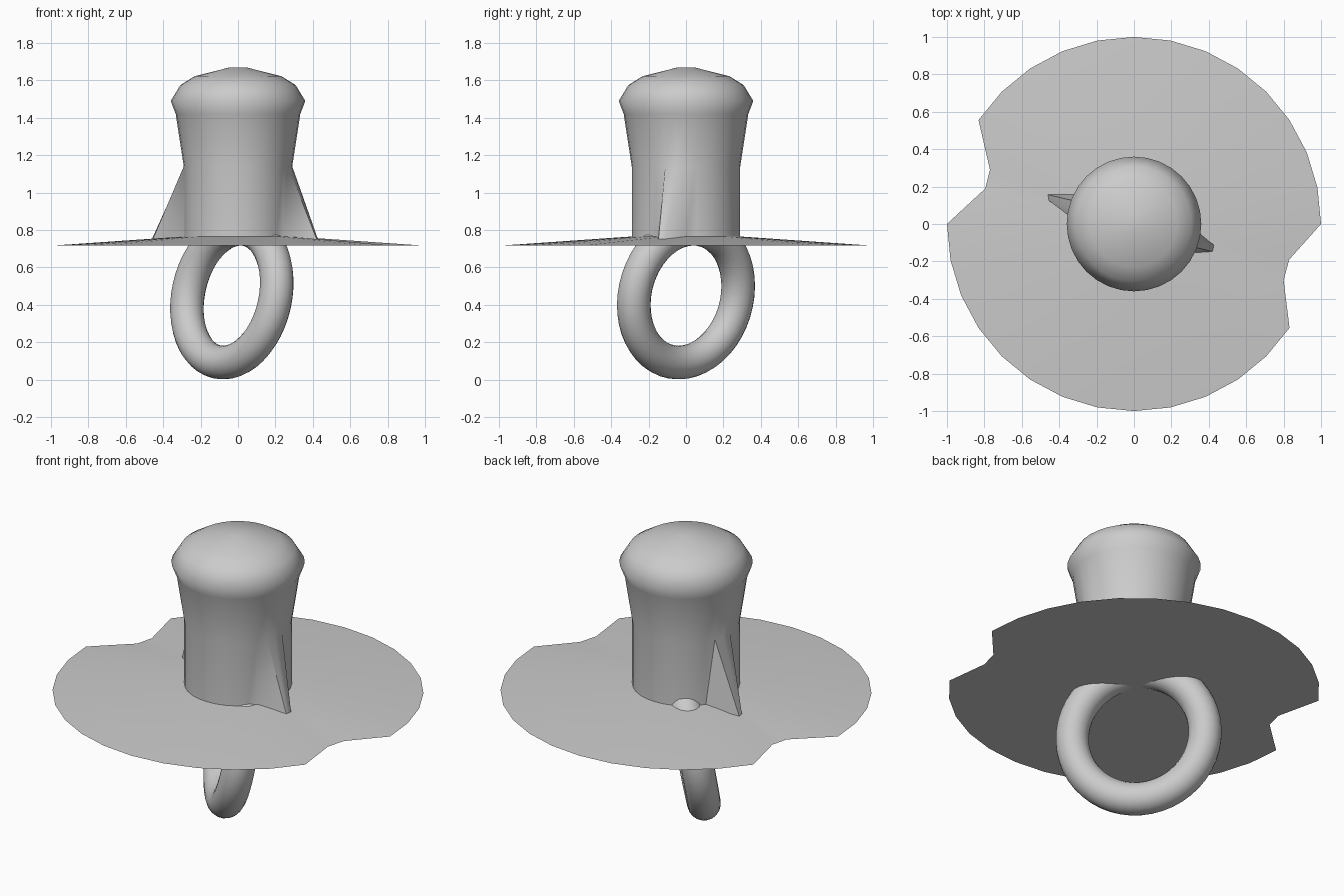
import bpy, math
from mathutils import Vector

if "Cube" in bpy.data.objects:
    bpy.data.objects.remove(bpy.data.objects["Cube"])

SEG = 32

grey = bpy.data.materials.new("plain grey")
grey.diffuse_color = (0.6, 0.6, 0.6, 1)
grey.use_nodes = True
grey.node_tree.nodes["Principled BSDF"].inputs["Base Color"].default_value = grey.diffuse_color


def finish(obj, angle):
    obj.data.materials.append(grey)
    obj.data.shade_smooth()
    obj.data.set_sharp_from_angle(angle=math.radians(angle))


def lathe(name, profile, moved, angle, top_z):
    """Revolve (radius, z) rings; 'moved' shifts single ring-0 points in xy."""
    verts, faces = [], []
    for k, (r, z) in enumerate(profile):
        for i in range(SEG):
            a = 2 * math.pi * i / SEG
            x, y = r * math.cos(a), r * math.sin(a)
            if k == 0 and i in moved:
                x, y = moved[i]
            verts.append((x, y, z))
    for k in range(len(profile) - 1):
        for i in range(SEG):
            j = (i + 1) % SEG
            a, b, c, d = k*SEG + i, k*SEG + j, (k+1)*SEG + j, (k+1)*SEG + i
            faces += [(a, b, c), (a, c, d)] if k == 0 else [(a, b, c, d)]
    # top fan and flat underside
    top, last = len(verts), (len(profile) - 1) * SEG
    verts.append((0, 0, top_z))
    faces += [(last + i, last + (i + 1) % SEG, top) for i in range(SEG)]
    faces.append(tuple(reversed(range(SEG))))
    mesh = bpy.data.meshes.new(name)
    mesh.from_pydata(verts, [], faces)
    mesh.update()
    obj = bpy.data.objects.new(name, mesh)
    bpy.context.collection.objects.link(obj)
    finish(obj, angle)
    return obj


# shield: shallow cone with a notch on each side
notches = {14: (-0.77, 0.29), 15: (-0.795, 0.19),
           30: (0.80, -0.30), 31: (0.83, -0.19)}
lathe("shield", [(1.0, 0.716), (0.28, 0.766)], notches, 30, 0.766)

# teat: round body, lower ring pulled out into two fins
fins = {14: (-0.46, 0.157), 15: (-0.455, 0.125),
        30: (0.42, -0.147), 31: (0.427, -0.112)}
teat_profile = [(0.29, 0.752), (0.29, 1.14), (0.333, 1.42), (0.36, 1.49),
                (0.308, 1.575), (0.232, 1.622), (0.05, 1.668)]
lathe("teat", teat_profile, fins, 60, 1.668)

# handle ring: leaning torus, turned diagonally under the shield
normal = Vector((0.75, 0.64, -0.17)).normalized()
bpy.ops.mesh.primitive_torus_add(
    major_radius=0.363, minor_radius=0.09, major_segments=48, minor_segments=20,
    location=(-0.033, 0, 0.449),
    rotation=normal.to_track_quat('Z', 'Y').to_euler())
ring = bpy.context.object
ring.name = "handle_ring"
finish(ring, 60)
